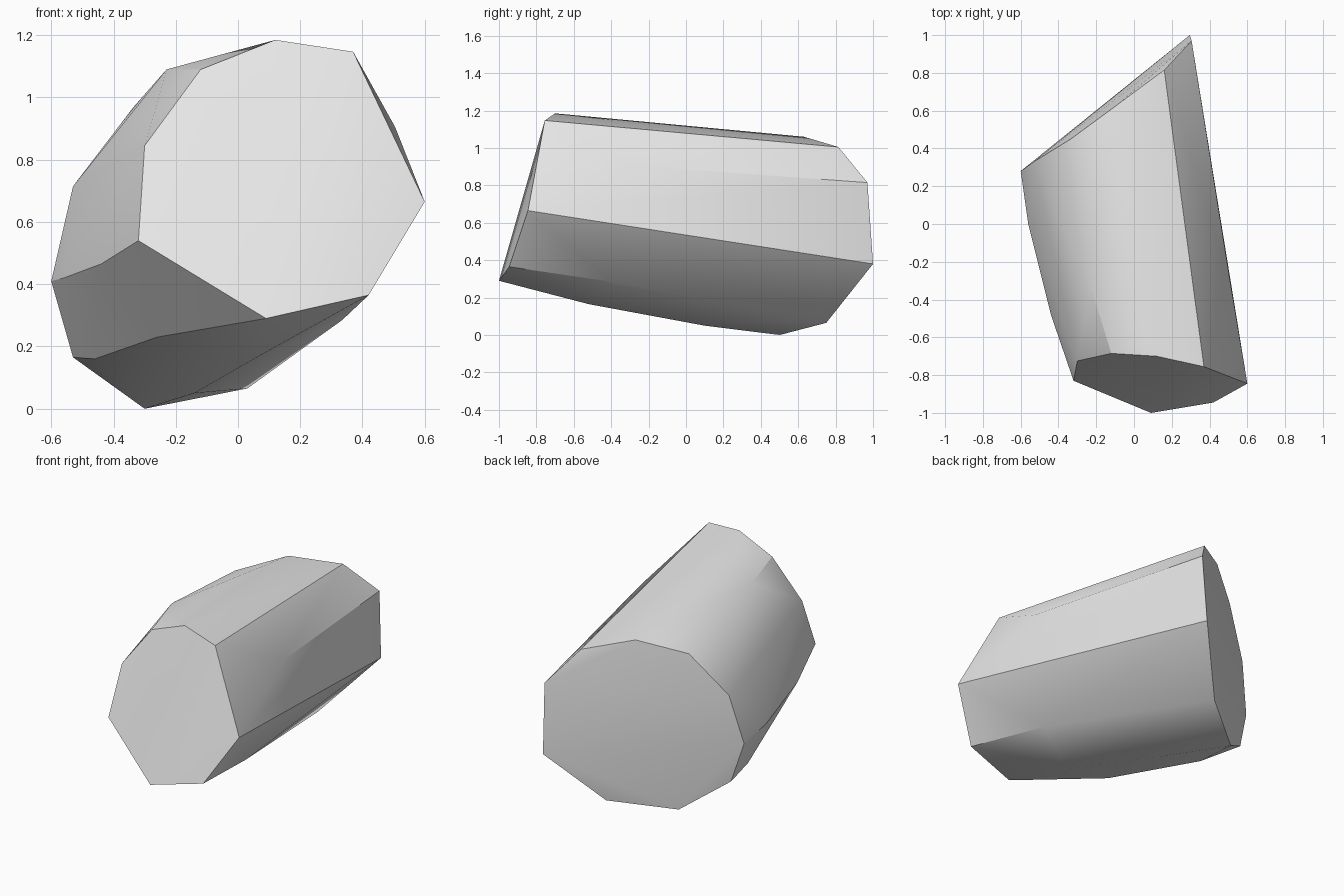
import bpy
import bmesh
import math

default_cube = bpy.data.objects.get("Cube")
if default_cube:
    bpy.data.objects.remove(default_cube, do_unlink=True)


def flat_material(name, colour):
    material = bpy.data.materials.new(name)
    material.use_nodes = True
    material.diffuse_color = colour
    shader = material.node_tree.nodes["Principled BSDF"]
    shader.inputs["Base Color"].default_value = colour
    return material


def hull_object(name, rings, material, smooth_angle):
    """Wrap a convex stone around cross-section rings, soft on shallow edges."""
    bm = bmesh.new()
    for ring in rings:
        for corner in ring:
            bm.verts.new(corner)
    result = bmesh.ops.convex_hull(bm, input=list(bm.verts))
    leftovers = {v for v in result["geom_interior"] + result["geom_unused"]
                 if isinstance(v, bmesh.types.BMVert)}
    bmesh.ops.delete(bm, geom=list(leftovers), context="VERTS")
    bmesh.ops.recalc_face_normals(bm, faces=list(bm.faces))
    mesh = bpy.data.meshes.new(name)
    bm.to_mesh(mesh)
    bm.free()
    mesh.materials.append(material)
    stone = bpy.data.objects.new(name, mesh)
    bpy.context.collection.objects.link(stone)
    bpy.ops.object.select_all(action="DESELECT")
    stone.select_set(True)
    bpy.context.view_layer.objects.active = stone
    bpy.ops.object.shade_smooth_by_angle(angle=math.radians(smooth_angle))
    return stone


# Broken front end of the stone
front_end = [
    (.12, -.7, 1.185), (.37, -.755, 1.147), (.6, -.845, .665),
    (.42, -.945, .365), (.09, -1, .29), (-.32, -.83, .54),
    (-.3, -.725, .845), (-.12, -.685, 1.09),
]

# Chipped corners around the middle
waist = [
    (.505, -.28, .905), (.335, -.4, .285), (.06, -.52, .165),
    (-.14, .1, .05), (-.26, -.54, .23), (-.46, .04, .16),
    (-.44, -.48, .465), (-.56, 0, .42), (-.47, .14, .76),
    (-.23, -.33, 1.09),
]

# Slanted back end
back_end = [
    (.295, 1, .38), (.305, .97, .815), (.16, .815, 1.005),
    (-.09, .63, 1.06), (-.335, .45, .97), (-.53, .33, .715),
    (-.6, .28, .41), (-.53, .31, .165), (-.3, .5, 0),
    (.03, .75, .065),
]

stone_grey = flat_material("stone grey", (.8, .8, .8, 1))
hull_object("stone_block", [front_end, waist, back_end], stone_grey, smooth_angle=30)
